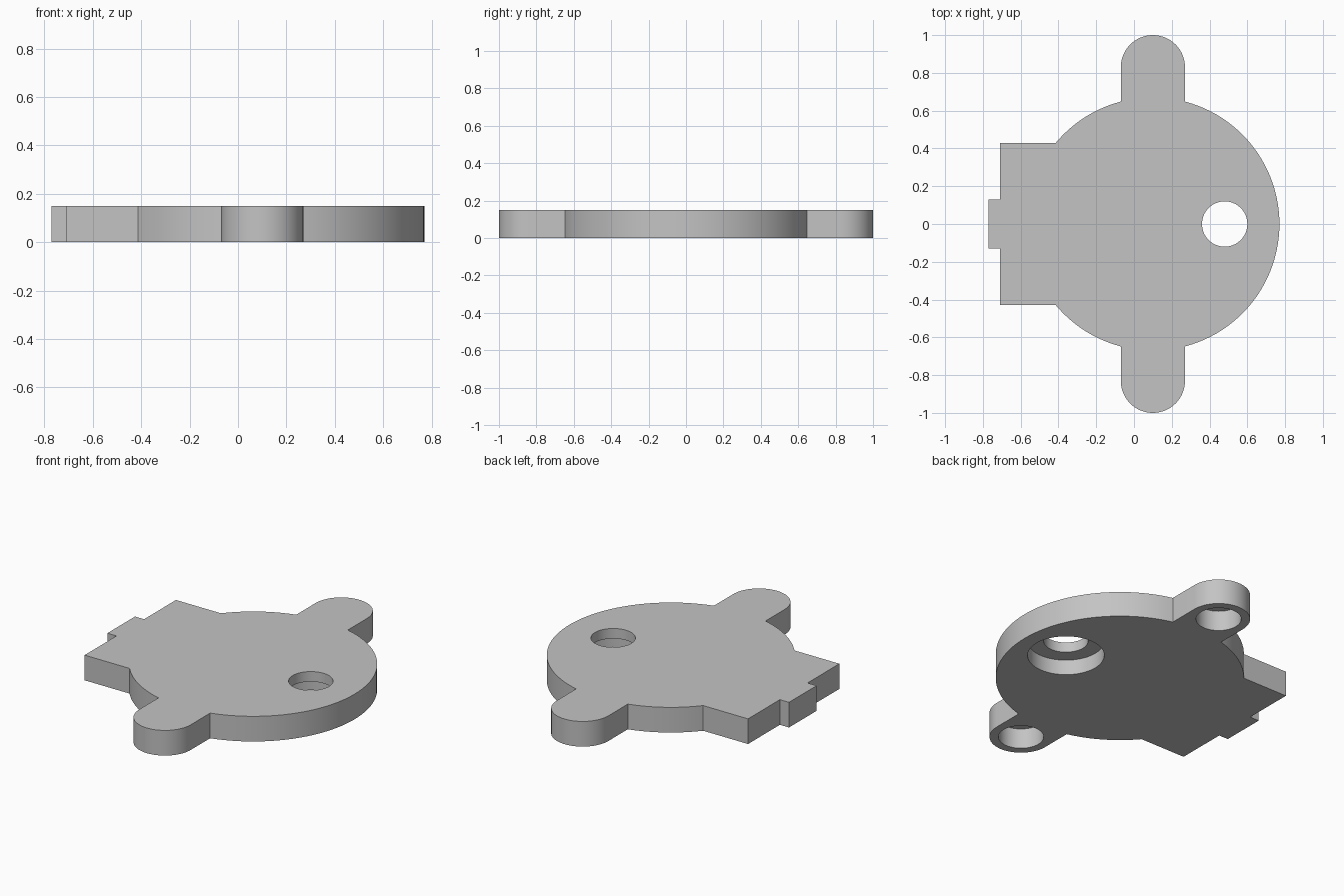
import bpy, bmesh
from math import asin, acos, cos, sin, pi

cube = bpy.data.objects.get("Cube")
if cube:
    bpy.data.objects.remove(cube)

THICK = 0.15
CX, R = 0.10, 0.67          # disc centre and radius
EAR_R, EAR_Y = 0.17, 0.83   # mounting ear radius and cap centre
BLOCK_X, BLOCK_Y = -0.71, 0.43
TAB_X, TAB_Y = -0.77, 0.13
HOLE_X = 0.48

grey = bpy.data.materials.new("plain grey")
grey.use_nodes = True
colour = (0.55, 0.55, 0.55, 1)
grey.diffuse_color = colour
grey.node_tree.nodes["Principled BSDF"].inputs["Base Color"].default_value = colour


def arc(x, y, r, a, b, n):
    return [(x + r * cos(a + (b - a) * i / n), y + r * sin(a + (b - a) * i / n))
            for i in range(n + 1)]


def extrude(name, points, z0, z1):
    """Upright prism from a flat outline."""
    bm = bmesh.new()
    face = bm.faces.new([bm.verts.new((x, y, z0)) for x, y in points])
    top = bmesh.ops.extrude_face_region(bm, geom=[face])["geom"]
    verts = [v for v in top if isinstance(v, bmesh.types.BMVert)]
    bmesh.ops.translate(bm, verts=verts, vec=(0, 0, z1 - z0))
    bmesh.ops.recalc_face_normals(bm, faces=bm.faces)
    mesh = bpy.data.meshes.new(name)
    bm.to_mesh(mesh)
    bm.free()
    mesh.materials.append(grey)
    obj = bpy.data.objects.new(name, mesh)
    bpy.context.collection.objects.link(obj)
    return obj


# Half outline from the right-hand point round to the tab, then mirrored in y
ear_start = acos(EAR_R / R)
block_start = pi - asin(BLOCK_Y / R)
half = arc(CX, 0, R, 0, ear_start, 24)
half += arc(CX, EAR_Y, EAR_R, 0, pi, 32)
half += arc(CX, 0, R, pi - ear_start, block_start, 12)
half += [(BLOCK_X, BLOCK_Y), (BLOCK_X, TAB_Y), (TAB_X, TAB_Y)]
outline = half + [(x, -y) for x, y in reversed(half[1:])]
plate = extrude("cover_plate", outline, 0, THICK)

# Through hole with counterbore below, and blind sockets under the ears
cuts = [
    ("through_hole_cutter", HOLE_X, 0, 0.12, THICK + 0.1),
    ("counterbore_cutter", HOLE_X, 0, 0.207, 0.09),
    ("rear_socket_cutter", CX, EAR_Y, 0.122, 0.12),
    ("front_socket_cutter", CX, -EAR_Y, 0.122, 0.12),
]
cutters = []
for name, x, y, r, depth in cuts:
    cutter = extrude(name, arc(x, y, r, 0, 2 * pi, 64)[:-1], -0.1, depth)
    cutter.hide_render = True
    cutters.append(cutter)
    mod = plate.modifiers.new(name, "BOOLEAN")
    mod.operation = "DIFFERENCE"
    mod.solver = "EXACT"
    mod.object = cutter

bpy.ops.object.select_all(action="DESELECT")
plate.select_set(True)
bpy.context.view_layer.objects.active = plate
for mod in list(plate.modifiers):
    bpy.ops.object.modifier_apply(modifier=mod.name)
for cutter in cutters:
    bpy.data.objects.remove(cutter)

bpy.ops.object.shade_smooth_by_angle(angle=pi / 6)
